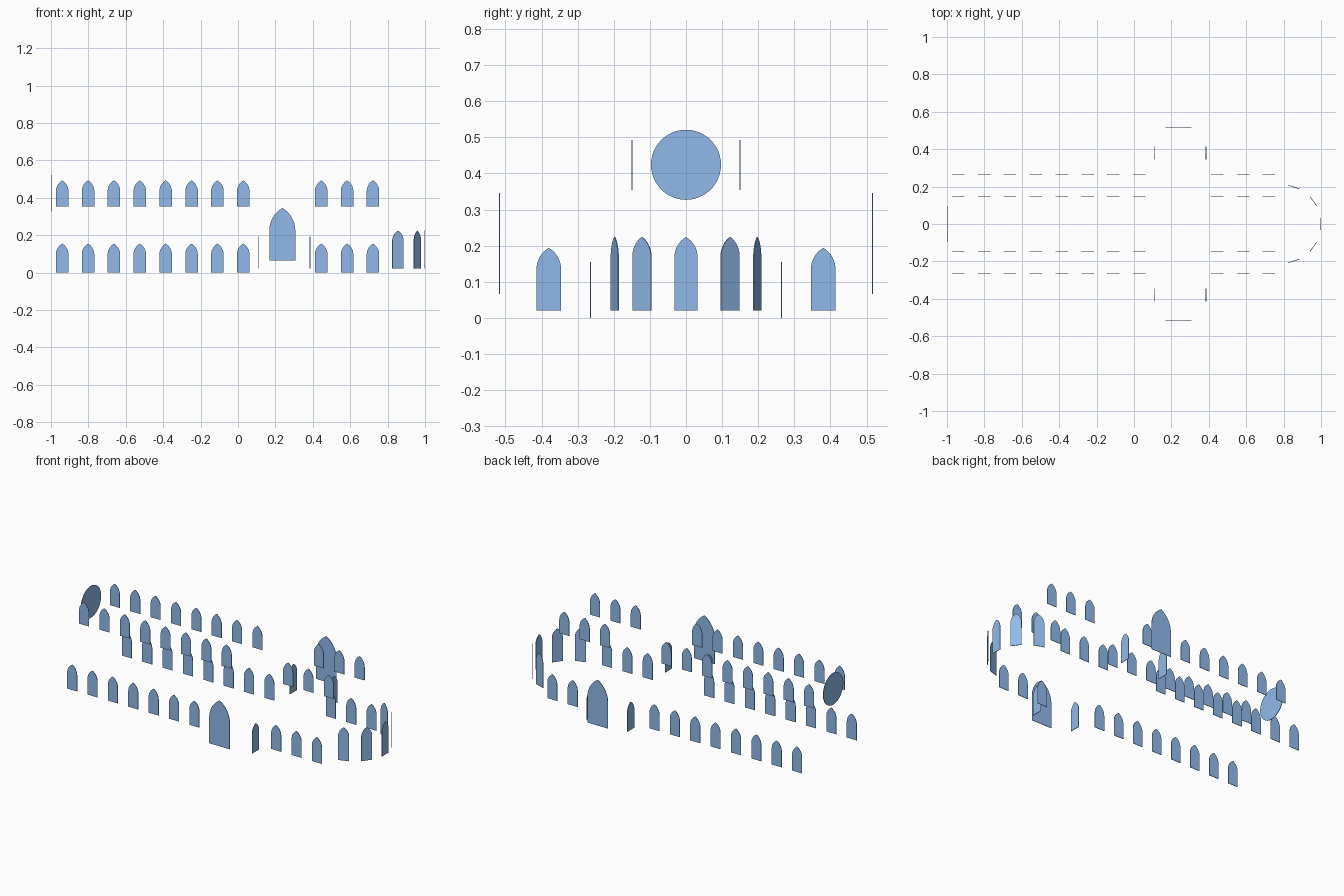
import bpy
from math import cos, sin, pi, radians

if "Cube" in bpy.data.objects:
    bpy.data.objects.remove(bpy.data.objects["Cube"])

# Blue glass
glass = bpy.data.materials.new("blue_glass")
glass.diffuse_color = (0.28, 0.49, 0.83, 1)
glass.use_nodes = True
glass.node_tree.nodes["Principled BSDF"].inputs["Base Color"].default_value = glass.diffuse_color


def pane(name, profile, x, y, facing):
    """Thin glass pane from a (u, z) outline, facing outward at an angle in degrees."""
    a = radians(facing)
    verts = [(x - u * sin(a), y + u * cos(a), z) for u, z in profile]
    mesh = bpy.data.meshes.new(name)
    mesh.from_pydata(verts, [], [list(range(len(verts)))])
    mesh.materials.append(glass)
    obj = bpy.data.objects.new(name, mesh)
    bpy.context.collection.objects.link(obj)
    solid = obj.modifiers.new("thickness", 'SOLIDIFY')
    solid.thickness = 0.003
    solid.offset = 0
    return obj


def lancet(width, bottom, top, steps=8):
    """Pointed window outline with an equilateral arch."""
    h = width / 2
    spring = top - width * sin(pi / 3)
    right = [(-h + width * cos(pi / 3 * i / steps),
              spring + width * sin(pi / 3 * i / steps)) for i in range(steps + 1)]
    left = [(-u, z) for u, z in reversed(right[:-1])]
    return [(-h, bottom), (h, bottom)] + right + left


aisle = lancet(0.067, 0.0, 0.155)
clerestory = lancet(0.067, 0.354, 0.493)
transept_end = lancet(0.139, 0.066, 0.346)
transept_side = lancet(0.068, 0.021, 0.194)
apse = lancet(0.064, 0.021, 0.224)

# Bay centres of the nave and choir
bays = [-0.940 + 0.1383 * i for i in range(8)] + [0.445 + 0.1383 * i for i in range(3)]

for side in (-1, 1):
    # Long rows of aisle and clerestory windows
    for x in bays:
        pane("aisle_window", aisle, x, side * 0.265, side * 90)
        pane("clerestory_window", clerestory, x, side * 0.149, side * 90)
    # Transept: big end window, smaller east and west windows
    pane("transept_end_window", transept_end, 0.237, side * 0.517, side * 90)
    pane("transept_east_window", transept_side, 0.385, side * 0.38, 0)
    pane("transept_west_window", transept_side, 0.11, side * 0.38, 180)

# Apse windows on five sides of a decagon
for ang in (-72, -36, 0, 36, 72):
    a = radians(ang)
    pane("apse_window", apse, 0.791 + 0.2075 * cos(a), 0.2075 * sin(a), ang)

# Round west window
rose = [(0.097 * cos(2 * pi * i / 48), 0.424 + 0.097 * sin(2 * pi * i / 48)) for i in range(48)]
pane("rose_window", rose, -0.9985, 0, 180)
